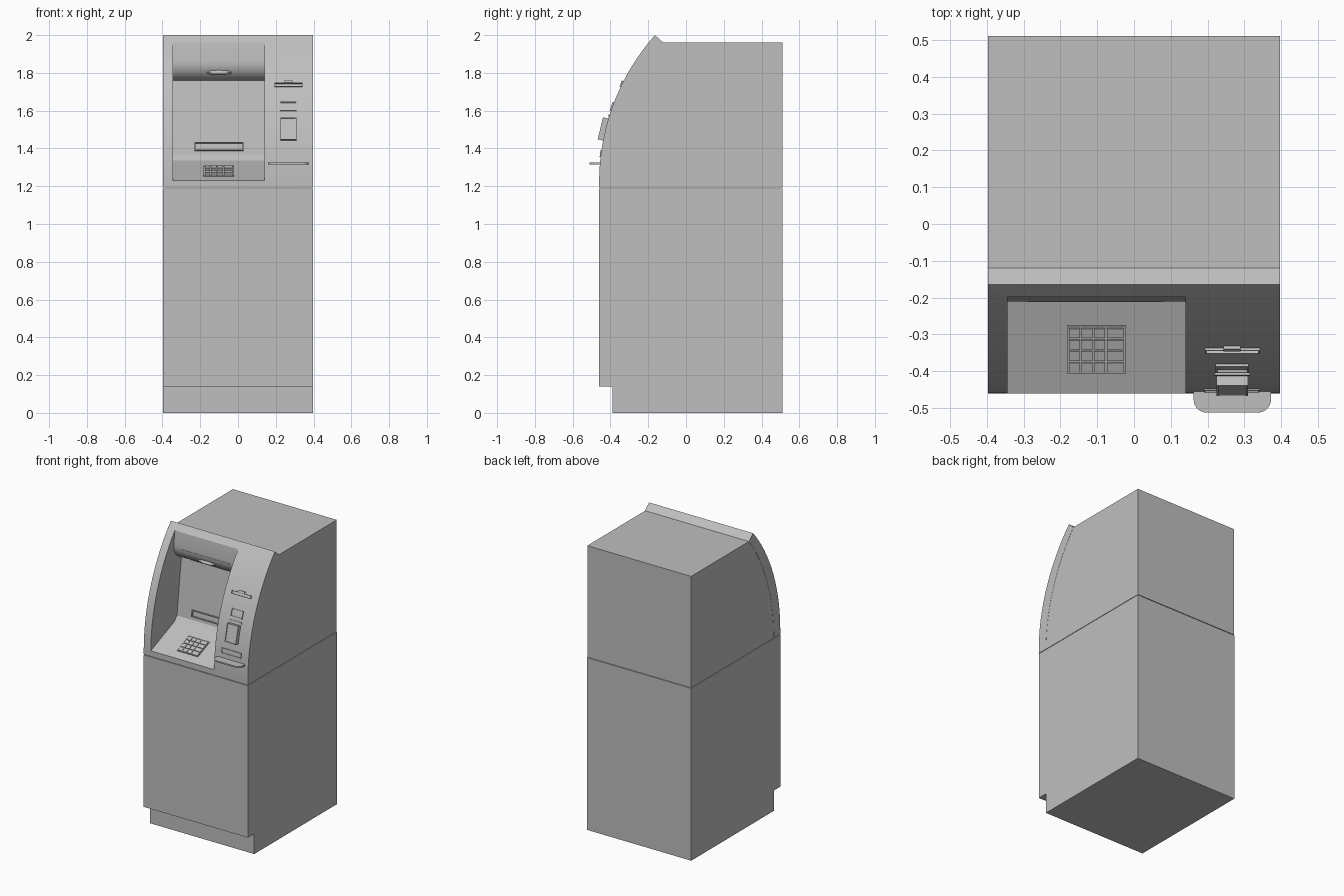
import bpy, bmesh, math
from mathutils import Vector, Matrix

if "Cube" in bpy.data.objects:
    bpy.data.objects.remove(bpy.data.objects["Cube"])

HALF = 0.397
R_OUT, Z_OUT, Y_OUT = 1.178, 1.22, -0.46

grey = bpy.data.materials.new("plain_grey")
grey.diffuse_color = (0.52, 0.52, 0.52, 1)
grey.use_nodes = True
grey.node_tree.nodes["Principled BSDF"].inputs["Base Color"].default_value = grey.diffuse_color


def finish(name, bm, smooth=True):
    bmesh.ops.recalc_face_normals(bm, faces=bm.faces)
    me = bpy.data.meshes.new(name)
    bm.to_mesh(me)
    bm.free()
    me.materials.append(grey)
    ob = bpy.data.objects.new(name, me)
    bpy.context.collection.objects.link(ob)
    if smooth:
        soften(ob)
    return ob


def soften(ob):
    bpy.ops.object.select_all(action='DESELECT')
    ob.select_set(True)
    bpy.context.view_layer.objects.active = ob
    bpy.ops.object.shade_smooth_by_angle(angle=math.radians(25))


def extrude(name, points, direction, smooth=True):
    """Closed polygon of 3D points pushed along a direction."""
    bm = bmesh.new()
    face = bm.faces.new([bm.verts.new(p) for p in points])
    res = bmesh.ops.extrude_face_region(bm, geom=[face])
    bmesh.ops.translate(bm, vec=direction,
                        verts=[v for v in res["geom"] if isinstance(v, bmesh.types.BMVert)])
    return finish(name, bm, smooth)


def side_profile(name, yz, x0, x1):
    return extrude(name, [(x0, y, z) for y, z in yz], (x1 - x0, 0, 0))


def arc(radius, y0, zc, z0, z1, n=20):
    """Front curve of the upper part, as (y, z) points from bottom to top."""
    pts = []
    for i in range(n + 1):
        z = z0 + (z1 - z0) * i / n
        d = max(0, z - zc)
        pts.append((y0 + radius - math.sqrt(radius ** 2 - d * d), z))
    return pts


def on_curve(z):
    d = max(0, z - Z_OUT)
    return Y_OUT + R_OUT - math.sqrt(R_OUT ** 2 - d * d), math.asin(d / R_OUT)


def panel(name, x0, x1, y, z, h, tilt, proud, rim=0, depth=0):
    """Raised plate tilted back from vertical, optionally with a sunken middle."""
    bm = bmesh.new()
    bmesh.ops.create_cube(bm, size=1)
    bmesh.ops.scale(bm, vec=(x1 - x0, proud + 0.01, h), verts=bm.verts)
    bmesh.ops.translate(bm, vec=(0, 0.005 - proud / 2, 0), verts=bm.verts)
    if rim:
        bm.faces.ensure_lookup_table()
        front = min(bm.faces, key=lambda f: f.calc_center_median().y)
        bmesh.ops.inset_region(bm, faces=[front], thickness=rim)
        res = bmesh.ops.extrude_face_region(bm, geom=[front])
        bmesh.ops.translate(bm, vec=(0, depth, 0),
                            verts=[v for v in res["geom"] if isinstance(v, bmesh.types.BMVert)])
        if front.is_valid:
            bm.faces.remove(front)
    bm.transform(Matrix.Translation(((x0 + x1) / 2, y, z)) @ Matrix.Rotation(-tilt, 4, 'X'))
    return finish(name, bm, False)


# Lower cabinet with toe recess
side_profile("lower_cabinet", [(-0.39, 0), (0.51, 0), (0.51, 1.188), (-0.46, 1.188),
                               (-0.46, 0.14), (-0.39, 0.14)], -HALF, HALF)

# Upper body and curved fascia
inner = arc(1.233, -0.39, 1.19, 1.192, 1.96)
outer = arc(R_OUT, Y_OUT, Z_OUT, 1.192, 2.0)
body = side_profile("upper_body", inner + [(0.51, 1.96), (0.51, 1.192)], -HALF + 0.001, HALF - 0.001)
fascia = side_profile("curved_fascia", outer + inner[::-1], -HALF, HALF)

# Recess: sloped keypad shelf, leaning screen wall, rounded visor
visor = [(-0.125 - 0.085 * math.cos(a), 1.86 - 0.10 * math.sin(a))
         for a in [math.pi / 2 * (1 - i / 12) for i in range(13)]]
recess = [(-0.7, 1.23), (-0.46, 1.23), (-0.2, 1.335), (-0.175, 1.365)] + visor + \
         [(-0.198, 1.96), (-0.7, 1.96)]
cutter = side_profile("recess_cutter", recess, -0.343, 0.14)
cutter.hide_render = True
for ob in (body, fascia):
    mod = ob.modifiers.new("recess", 'BOOLEAN')
    mod.operation, mod.solver, mod.object = 'DIFFERENCE', 'EXACT', cutter
    bpy.context.view_layer.objects.active = ob
    bpy.ops.object.modifier_apply(modifier=mod.name)
    soften(ob)
bpy.data.objects.remove(cutter)


# Screen and cash slot on the leaning wall
def wall_y(z):
    return -0.175 + 0.05 * (z - 1.365) / 0.395


LEAN = math.atan(0.05 / 0.395)
panel("screen", -0.27, 0.08, wall_y(1.63), 1.63, 0.24, LEAN, 0.003)
panel("cash_slot", -0.23, 0.03, wall_y(1.41), 1.41, 0.045, LEAN, 0.012, 0.007, 0.015)

# Keypad on the sloped shelf
slope = math.atan(0.105 / 0.26)
flat = math.pi / 2 - slope


def shelf_z(y):
    return 1.23 + (y + 0.46) * 0.105 / 0.26


panel("keypad_plate", -0.182, -0.022, -0.34, shelf_z(-0.34), 0.14, flat, 0.004, 0.004, 0.003)
columns = [(-0.176, -0.147), (-0.143, -0.113), (-0.109, -0.079), (-0.073, -0.029)]
for row in range(4):
    y = -0.388 + row * 0.031
    for col, (a, b) in enumerate(columns):
        panel(f"key_{row}_{col}", a, b, y, shelf_z(y), 0.027, flat, 0.006)

# Camera dome and trim under the visor
bm = bmesh.new()
bmesh.ops.create_uvsphere(bm, u_segments=24, v_segments=12, radius=1)
bmesh.ops.scale(bm, vec=(0.068, 0.022, 0.014), verts=bm.verts)
bmesh.ops.translate(bm, vec=(-0.1, -0.19, 1.802), verts=bm.verts)
finish("camera_dome", bm)
panel("visor_trim", -0.29, 0.08, -0.208, 1.845, 0.006, -0.1, 0.003)

# Fittings on the right-hand panel
for name, x0, x1, z, h, proud, rim, depth in [
        ("receipt_slot", 0.193, 0.342, 1.735, 0.022, 0.008, 0.005, 0.012),
        ("receipt_thumb_notch", 0.243, 0.289, 1.75, 0.014, 0.010, 0, 0),
        ("card_reader", 0.222, 0.311, 1.622, 0.05, 0.007, 0.006, 0.012),
        ("card_reader_lip", 0.218, 0.315, 1.573, 0.010, 0.006, 0, 0),
        ("scanner", 0.224, 0.309, 1.50, 0.12, 0.028, 0.007, 0.004),
        ("deposit_slot", 0.19, 0.341, 1.373, 0.036, 0.005, 0.006, 0.015)]:
    y, tilt = on_curve(z)
    panel(name, x0, x1, y, z, h, tilt, proud, rim, depth)

# Small shelf with rounded front corners
r = 0.035
pts = [(0.372, -0.445, 1.316), (0.162, -0.445, 1.316)]
for cx, start in ((0.162 + r, math.pi), (0.372 - r, 1.5 * math.pi)):
    for i in range(9):
        a = start + math.pi / 2 * i / 8
        pts.append((cx + r * math.cos(a), -0.512 + r + r * math.sin(a), 1.316))
extrude("small_shelf", pts, (0, 0, 0.01))
